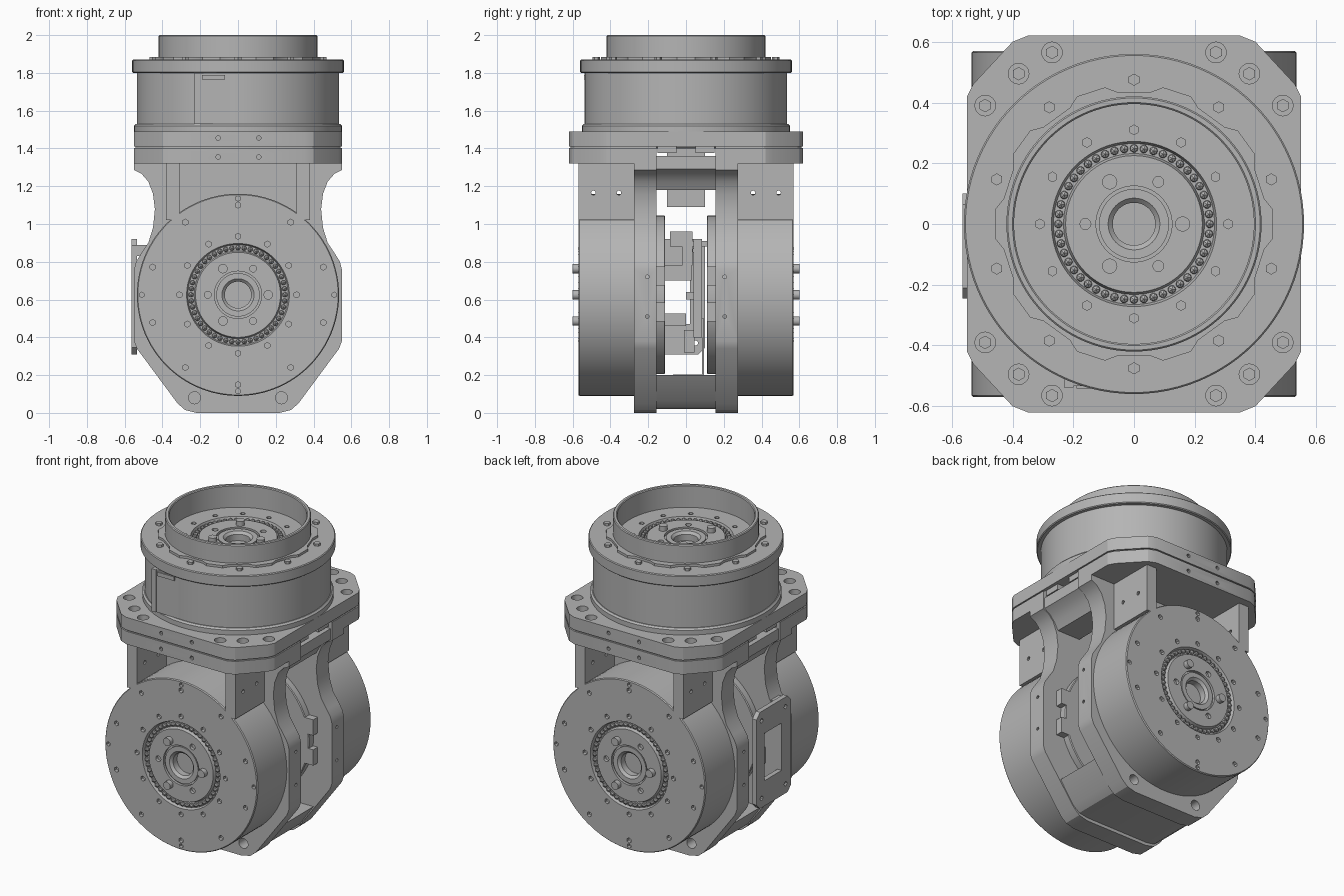
import bpy, bmesh
from math import radians, cos, sin, pi
from mathutils import Matrix, Vector

cube = bpy.data.objects.get("Cube")
if cube:
    bpy.data.objects.remove(cube, do_unlink=True)

metal = bpy.data.materials.new("grey metal")
metal.use_nodes = True
GREY = (0.46, 0.46, 0.46, 1)
metal.diffuse_color = GREY
for node in metal.node_tree.nodes:
    if node.type == 'BSDF_PRINCIPLED':
        node.inputs["Base Color"].default_value = GREY

parts = []
FRONT = Matrix.Rotation(pi / 2, 4, 'X')      # local z points to the front
BACK = Matrix.Rotation(pi, 4, 'Z') @ FRONT
SIDE = Matrix.Rotation(pi / 2, 4, 'Y')       # local z points to +x
IDENT = Matrix.Identity(4)


def finish(name, bm, matrix=IDENT):
    bmesh.ops.recalc_face_normals(bm, faces=bm.faces)
    bm.transform(matrix)
    mesh = bpy.data.meshes.new(name)
    bm.to_mesh(mesh)
    bm.free()
    mesh.materials.append(metal)
    ob = bpy.data.objects.new(name, mesh)
    bpy.context.collection.objects.link(ob)
    parts.append(ob)
    return ob


def lathe(name, profile, matrix=IDENT, closed=False, steps=96):
    bm = bmesh.new()
    vs = [bm.verts.new((r, 0, h)) for r, h in profile]
    pairs = list(zip(vs, vs[1:])) + ([(vs[-1], vs[0])] if closed else [])
    edges = [bm.edges.new(p) for p in pairs]
    bmesh.ops.spin(bm, geom=vs + edges, cent=(0, 0, 0), axis=(0, 0, 1),
                   angle=2 * pi, steps=steps, use_duplicate=False)
    bmesh.ops.remove_doubles(bm, verts=bm.verts, dist=0.0001)
    return finish(name, bm, matrix)


def prism(name, outline, low, high, matrix=IDENT):
    bm = bmesh.new()
    face = bm.faces.new([bm.verts.new((x, y, low)) for x, y in outline])
    ext = bmesh.ops.extrude_face_region(bm, geom=[face])
    top = [v for v in ext["geom"] if isinstance(v, bmesh.types.BMVert)]
    bmesh.ops.translate(bm, verts=top, vec=(0, 0, high - low))
    return finish(name, bm, matrix)


def box(name, x, y, z):
    return prism(name, [(x[0], y[0]), (x[1], y[0]), (x[1], y[1]), (x[0], y[1])], z[0], z[1])


def pegs(name, spots, radius, low, high, matrix=IDENT, sides=16):
    """Many small cylinders in one object, standing on the local xy plane."""
    bm = bmesh.new()
    for x, y in spots:
        place = Matrix.Translation((x, y, (low + high) / 2))
        bmesh.ops.create_cone(bm, cap_ends=True, segments=sides, radius1=radius,
                              radius2=radius, depth=high - low, matrix=place)
    return finish(name, bm, matrix)


def circle(radius, count, start=0):
    return [(radius * cos(radians(start) + 2 * pi * i / count),
             radius * sin(radians(start) + 2 * pi * i / count)) for i in range(count)]


def cut(ob, cutter):
    mod = ob.modifiers.new("cut", 'BOOLEAN')
    mod.operation, mod.object, mod.solver = 'DIFFERENCE', cutter, 'EXACT'
    bpy.context.view_layer.objects.active = ob
    bpy.ops.object.modifier_apply(modifier=mod.name)
    parts.remove(cutter)
    bpy.data.objects.remove(cutter, do_unlink=True)


def mirror_spots(spots):
    return [(sx * x, sy * y) for x, y in spots for sx in (1, -1) for sy in (1, -1)]


# Rotary drive: stepped drum with hub, grooves, bearing balls, bolts and pins
def drive(name, matrix, wall, outer_bolts):
    body = lathe(name + "_drum", [
        (0, -.06), (.07, -.06), (.07, -.02), (.085, -.005), (.115, -.005), (.115, -.015),
        (.125, -.015), (.125, 0), (.225, 0), (.232, -.02), (.265, -.02), (.272, 0),
        (.53, 0), (.535, -.006), (.535, -wall), (.42, -wall), (.42, -.455),
        (.415, -.46), (0, -.46)], matrix)
    cut(body, pegs("cutter", circle(.31, 12), .016, -.02, .02, matrix, 6))
    cut(body, pegs("cutter", circle(.16, 3, 60), .018, -.02, .02, matrix, 12))
    if outer_bolts:
        cut(body, pegs("cutter", circle(.475, 10, 18), .016, -.02, .02, matrix, 6))
        cut(body, pegs("cutter", circle(.51, 4, 0), .014, -.02, .01, matrix, 6))
    pegs(name + "_pins", circle(.16, 3), .025, -.01, .03, matrix)
    bm = bmesh.new()
    for x, y in circle(.249, 48):
        bmesh.ops.create_icosphere(bm, subdivisions=1, radius=.015,
                                   matrix=Matrix.Translation((x, y, -.014)))
    finish(name + "_bearing_balls", bm, matrix)


drive("front_drive", Matrix.Translation((0, -.57, .625)) @ FRONT, .3, True)
drive("back_drive", Matrix.Translation((0, .57, .625)) @ BACK, .3, True)
drive("top_drive", Matrix.Translation((0, 0, 1.86)), .38, False)

# Top drive rings
lathe("lower_flange", [(.4, 1.485), (.55, 1.485), (.55, 1.52), (.54, 1.53), (.4, 1.53)], closed=True)
lathe("upper_flange", [(.43, 1.8), (.555, 1.8), (.56, 1.805), (.56, 1.865), (.555, 1.87),
                       (.43, 1.87)], closed=True)
lathe("top_rim", [(.395, 1.85), (.42, 1.85), (.42, 1.995), (.415, 2), (.4, 2), (.395, 1.995)],
      closed=True)
scallop = []
for k in range(10):
    for step, r in ((-12, .46), (-7, .437), (7, .437), (12, .46)):
        a = radians(18 + 36 * k + step)
        scallop.append((r * cos(a), r * sin(a)))
clamp = prism("clamp_ring", scallop, 1.865, 1.885)
cut(clamp, pegs("cutter", [(0, 0)], .41, 1.8, 1.95, sides=96))
pegs("flange_bolts", circle(.475, 10, 18), .02, 1.86, 1.885, sides=6)

# Cable cover on the front of the top drum
box("cable_cover", (-.23, -.04), (-.533, -.48), (1.53, 1.8))
box("cable_strip", (-.23, -.2), (-.538, -.48), (1.53, 1.8))
box("cable_clip", (-.19, -.07), (-.541, -.5), (1.765, 1.79))

# Collar: two chamfered plates with bolt holes and a cable slot
corner = [(.35, .62), (.4, .6), (.53, .46), (.55, .42)]
half = corner + [(x, -y) for x, y in reversed(corner)]
collar_outline = half + [(-x, -y) for x, y in half]
upper = prism("upper_collar", collar_outline, 1.41, 1.49)
lower = prism("lower_collar", collar_outline, 1.32, 1.402)
prism("collar_seam", [(x * .985, y * .985) for x, y in collar_outline], 1.39, 1.42)
bolt_spots = mirror_spots([(.49, .39), (.38, .495), (.27, .565)])
cut(upper, pegs("cutter", bolt_spots, .034, 1.45, 1.55))
pegs("collar_bolts", bolt_spots, .022, 1.44, 1.465, sides=6)
for ob, z in ((upper, 1.455), (lower, 1.355)):
    cut(ob, pegs("cutter", [(-.105, z), (.11, z)], .012, -.7, .7, FRONT, 10))
cut(lower, box("cutter", (-.7, .7), (-.155, .155), (1.3, 1.43)))
cut(parts[[p.name for p in parts].index("collar_seam")],
    box("cutter", (-.7, .7), (-.155, .155), (1.3, 1.41)))
for s in (-1, 1):
    for t in (-1, 1):
        y = sorted((t * .05, t * .15))
        box("slot_connector", sorted((s * .45, s * .53)), y, (1.375, 1.415))

# Waisted side plates
edge = [(.55, 1.33), (.55, 1.285), (.51, 1.265), (.475, 1.225), (.45, 1.16), (.44, 1.08),
        (.45, .98), (.475, .9), (.515, .84), (.54, .8), (.55, .76), (.55, .38), (.535, .34),
        (.32, .05), (.28, .015), (.22, 0)]
outline = edge + [(-x, z) for x, z in reversed(edge)]
for name, sign in (("front", 1), ("back", -1)):
    low, high = sorted((sign * .155, sign * .275))
    plate = prism(name + "_plate", outline, low, high, FRONT)
    cut(plate, pegs("cutter", [(-.23, .08), (.23, .08)], .032, -.4, .4, FRONT, 20))
    lathe_spots = [(-.23, 1.25), (.23, 1.25)]
    low, high = sorted((sign * .26, sign * .282))
    pegs(name + "_plate_bolts", lathe_spots, .034, low, high, FRONT)
    low, high = sorted((sign * .155, sign * .2))
    pegs(name + "_foot_bolts", [(-.23, .08), (.23, .08)], .033, low, high, FRONT)
    side_holes = [(-z, -sign * .205) for z in (.51, .72)]
    cut(plate, pegs("cutter", side_holes, .01, -.7, .7, SIDE, 10))

# Brackets between collar and plates
for s in (-1, 1):
    for t in (-1, 1):
        y = sorted((t * .27, t * .57))
        bracket = box("side_bracket", sorted((s * .31, s * .38)), y, (1.02, 1.33))
        holes = [(-1.165, t * .355), (-1.165, t * .49)]
        cut(bracket, pegs("cutter", holes, .012, -.7, .7, SIDE, 10))

# Spacers between the plates
foot = [(.42, .2), (.325, .065), (.28, .03), (.22, .02)]
prism("bottom_spacer", foot + [(-x, z) for x, z in reversed(foot)], -.16, .16, FRONT)
neck = [(.28, 1.36), (.54, 1.36), (.54, 1.29), (.5, 1.265), (.465, 1.225), (.44, 1.18), (.28, 1.18)]
for s in (-1, 1):
    prism("top_spacer", [(s * x, z) for x, z in neck], -.16, .16, FRONT)
box("hanging_connector", (-.12, .12), (-.1, .1), (1.09, 1.42))

# Inner electronics
for y, z in (((-.085, .035), (.88, .96)), ((-.02, .035), (.78, .88)), ((-.11, .03), (.7, .78)),
             ((-.11, 0), (.46, .525)), ((-.01, .045), (.32, .44)), ((0, .05), (.6, .64)),
             ((.03, .11), (.88, .91))):
    box("connector_block", (-.17, .17), y, z)
box("circuit_board", (-.25, .25), (.04, .085), (.4, .92))
box("cable_guard", (-.15, .15), (.085, .095), (.19, .5))
box("cable_guard_foot", (-.15, .15), (-.07, .095), (.19, .203))
for s in (-1, 1):
    for t in (-1, 1):
        for z in (.535, .725):
            box("plug", sorted((s * .38, s * .45)), sorted((t * .11, t * .165)), (z - .05, z + .05))

# Rounded window frame on the -x side
c = .035
ends = [(-.92, -.245 + c), (-.92 + c, -.245), (-.31 - c, -.245), (-.31, -.245 + c),
        (-.31, .1 - c), (-.31 - c, .1), (-.92 + c, .1), (-.92, .1 - c)]
frame = prism("window_frame", ends, -.565, -.535, SIDE)
cut(frame, box("cutter", (-.7, -.3), (-.15, .02), (.47, .77)))
for z in (.37, .86):
    box("frame_standoff", (-.55, -.46), (-.24, -.16), (z - .03, z + .03))
cut(frame, pegs("cutter", [(-z, y) for z in (.37, .86) for y in (-.19, .05)], .014, -.7, -.5, SIDE, 10))

# Smooth round walls, keep edges sharp
bpy.ops.object.select_all(action='DESELECT')
for ob in parts:
    ob.select_set(True)
bpy.context.view_layer.objects.active = parts[0]
bpy.ops.object.shade_smooth_by_angle(angle=radians(25))
